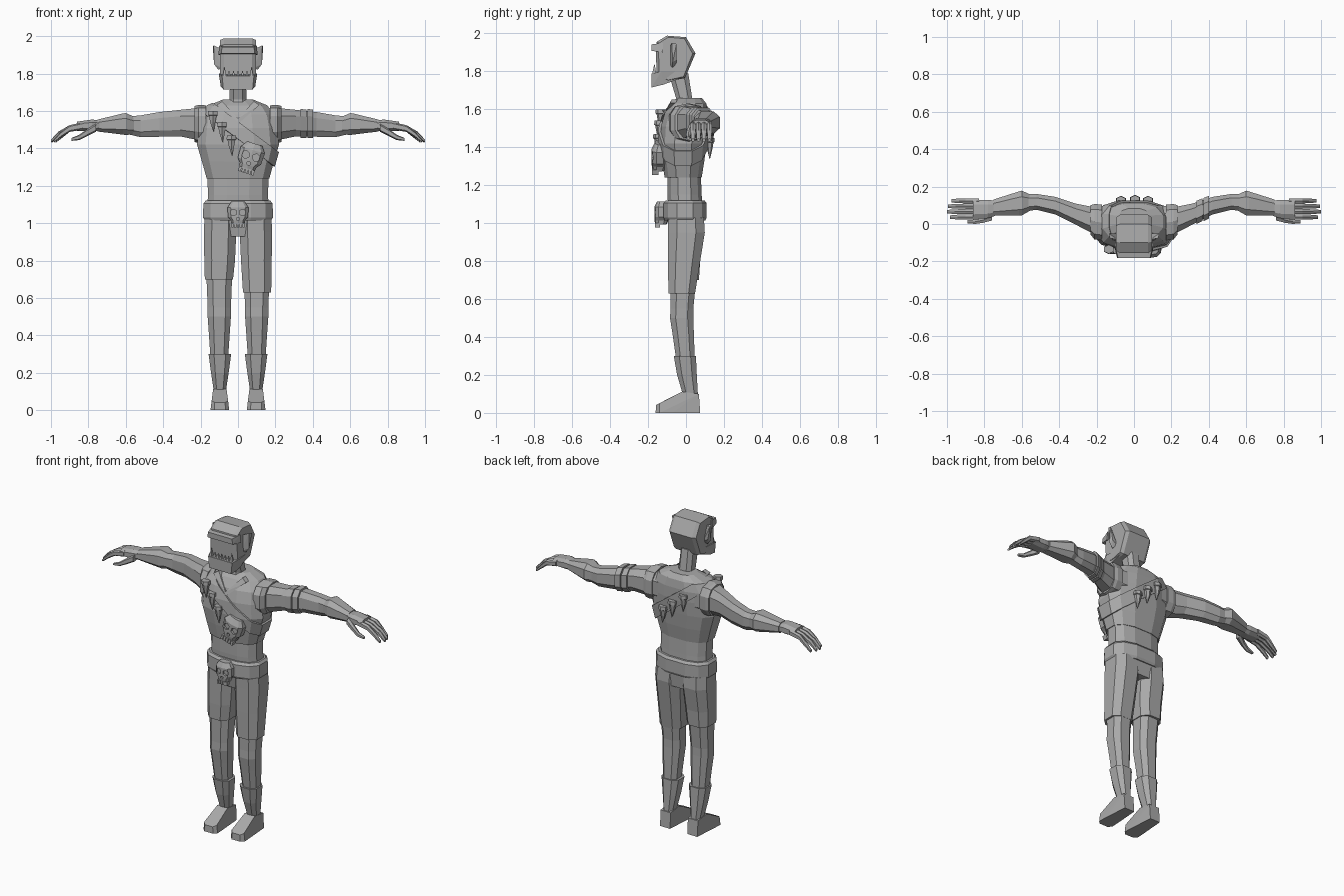
import bpy, bmesh, math
from mathutils import Vector, Matrix

if "Cube" in bpy.data.objects:
    bpy.data.objects.remove(bpy.data.objects["Cube"])

grey = bpy.data.materials.new("plain grey")
grey.use_nodes = True
grey.diffuse_color = (0.4, 0.4, 0.4, 1)
grey.node_tree.nodes["Principled BSDF"].inputs["Base Color"].default_value = (0.4, 0.4, 0.4, 1)


def finish(name, bm, matrix=None):
    """Turn a bmesh into a flat-shaded object."""
    if matrix:
        bm.transform(matrix)
    bmesh.ops.recalc_face_normals(bm, faces=bm.faces)
    mesh = bpy.data.meshes.new(name)
    bm.to_mesh(mesh)
    bm.free()
    mesh.materials.append(grey)
    obj = bpy.data.objects.new(name, mesh)
    bpy.context.collection.objects.link(obj)
    return obj


def loft_mesh(rings, u, v, n=10, square=0.75, caps=True):
    """Skin rounded-square rings: each is (centre, half size on u, half size on v)."""
    bm = bmesh.new()
    u, v = Vector(u), Vector(v)
    rows = []
    for centre, a, b in rings:
        row = []
        for i in range(n):
            t = 2 * math.pi * (i + 0.5) / n
            c, s = math.cos(t), math.sin(t)
            c, s = (math.copysign(abs(w) ** square, w) for w in (c, s))
            row.append(bm.verts.new(Vector(centre) + u * a * c + v * b * s))
        rows.append(row)
    for low, high in zip(rows, rows[1:]):
        for i in range(n):
            j = (i + 1) % n
            bm.faces.new((low[i], low[j], high[j], high[i]))
    if caps:
        bm.faces.new(rows[0])
        bm.faces.new(rows[-1])
    return bm


def upright(rows, x=0, grow=0, **kw):
    """Rows of (z, x offset, half width, front y, back y)."""
    rings = [((x + dx, (f + b) / 2, z), w + grow, (b - f) / 2 + grow) for z, dx, w, f, b in rows]
    return loft_mesh(rings, (1, 0, 0), (0, 1, 0), **kw)


def sideways(rows, side, **kw):
    """Rows of (x, y, z, half depth, half height), mirrored by side."""
    rings = [((x * side, y, z), a, b) for x, y, z, a, b in rows]
    return loft_mesh(rings, (0, 1, 0), (0, 0, 1), **kw)


def hull(name, points, matrix=None):
    bm = bmesh.new()
    for p in points:
        bm.verts.new(p)
    bmesh.ops.convex_hull(bm, input=bm.verts)
    bmesh.ops.dissolve_limit(bm, angle_limit=0.02, verts=bm.verts, edges=bm.edges)
    return finish(name, bm, matrix)


def box(name, low, high, matrix=None):
    return hull(name, [(x, y, z) for x in (low[0], high[0])
                       for y in (low[1], high[1]) for z in (low[2], high[2])], matrix)


# Torso: vest, waist and belt
vest = [(1.24, 0, .172, -.115, .085), (1.33, 0, .198, -.13, .1), (1.42, 0, .225, -.14, .11),
        (1.51, 0, .215, -.135, .118), (1.58, 0, .2, -.115, .118), (1.63, 0, .16, -.08, .11),
        (1.66, 0, .085, -.04, .085)]
finish("vest", upright(vest, n=12))
finish("waist", upright([(1.05, 0, .17, -.095, .09), (1.15, 0, .165, -.1, .085),
                         (1.27, 0, .168, -.1, .08)], n=12))
finish("belt", upright([(1.015, 0, .182, -.115, .105), (1.03, 0, .192, -.122, .112),
                        (1.105, 0, .19, -.122, .112), (1.12, 0, .178, -.11, .1)], n=12))
finish("hips", upright([(.93, 0, .15, -.08, .09), (1.04, 0, .178, -.1, .1)], n=12))

# Shoulder strap: a diagonal slice of the enlarged vest
bm = upright(vest, n=12, grow=.012, caps=False)
tilt = Vector((.6, 0, .8))
for offset, outer in ((1.16, False), (1.235, True)):
    bmesh.ops.bisect_plane(bm, geom=bm.verts[:] + bm.edges[:] + bm.faces[:], plane_co=tilt * offset,
                           plane_no=tilt, clear_outer=outer, clear_inner=not outer)
strap = finish("shoulder_strap", bm)
strap.modifiers.new("thickness", "SOLIDIFY").thickness = .014

# V-shaped neckline
for side, label in ((1, "left"), (-1, "right")):
    hull(label + "_collar", [(side * x, y + d, z) for x, y, z in
         ((0, -.137, 1.53), (0, -.128, 1.56), (.085, -.075, 1.652), (.115, -.085, 1.632))
         for d in (0, .03)])

# Neck and head
finish("neck", upright([(1.56, 0, .058, -.08, .06), (1.66, 0, .048, -.055, .035),
                        (1.79, 0, .045, -.095, .015)], n=8))
profile = ((-.155, 1.955), (-.1, 1.988), (0, 1.98), (.05, 1.895), (.01, 1.8), (-.005, 1.765),
           (-.1, 1.745), (-.155, 1.77), (-.158, 1.9))
bm = bmesh.new()
rows = []
for x, k in ((-.095, .86), (-.075, 1), (.075, 1), (.095, .86)):
    rows.append([bm.verts.new((x, -.06 + (y + .06) * k, 1.87 + (z - 1.87) * (k + 1) / 2))
                 for y, z in profile])
for a, b in zip(rows, rows[1:]):
    for i in range(len(a)):
        j = (i + 1) % len(a)
        bm.faces.new((a[i], a[j], b[j], b[i]))
bm.faces.new(rows[0])
bm.faces.new(rows[-1])
finish("head", bm)
hull("brow", [(sx * x, y, z) for sx in (1, -1) for x, y, z in
     ((.09, -.183, 1.908), (.085, -.183, 1.942), (.105, -.12, 1.9), (.1, -.12, 1.95))])
hull("jaw", [(sx * x, y, z) for sx in (1, -1) for x, y, z in
     ((.078, -.182, 1.715), (.085, -.182, 1.787), (.103, -.13, 1.8), (.092, -.12, 1.73),
      (.085, -.01, 1.77), (.09, -.01, 1.8))])
for i in range(7):
    x = (i - 3) * .024
    top = 1.842 if i in (0, 6) else 1.818
    hull("tooth", [(x - .01, -.18, 1.78), (x + .01, -.18, 1.78), (x - .01, -.155, 1.78),
                   (x + .01, -.155, 1.78), (x, -.166, top)])

# Skull ornaments with cut sockets
def skull(name, place):
    body = finish(name, upright([(-.052, 0, .036, -.04, .02), (-.03, 0, .04, -.045, .03),
                                 (-.012, 0, .056, -.045, .03), (.04, 0, .058, -.045, .03),
                                 (.07, 0, .036, -.03, .02)], n=10), place)
    cuts = bmesh.new()
    for x, z, r in ((-.024, .012, .018), (.024, .012, .018), (0, -.022, .009)):
        bmesh.ops.create_cone(cuts, cap_ends=True, segments=6, radius1=r, radius2=r, depth=.05,
                              matrix=Matrix.Translation((x, -.055, z)) @ Matrix.Rotation(math.pi / 2, 4, "X"))
    cutter = finish("socket_cutter", cuts, place)
    cutter.hide_render = True
    cut = body.modifiers.new("sockets", "BOOLEAN")
    cut.operation, cut.object, cut.solver = "DIFFERENCE", cutter, "EXACT"
    bpy.context.view_layer.objects.active = body
    bpy.ops.object.modifier_apply(modifier=cut.name)
    bpy.data.objects.remove(cutter)
    for i in range(5):
        x = (i - 2) * .015
        box("skull_tooth", (x - .006, -.042, -.068), (x + .006, -.015, -.045), place)


skull("buckle_skull", Matrix.Translation((0, -.122, 1.045)))
skull("chest_skull", Matrix.Translation((.065, -.128, 1.345)) @ Matrix.Rotation(.3, 4, "Y") @ Matrix.Scale(1.2, 4))

# Fangs hanging from the strap, front and back
for x, y, z in ((-.135, -.135, 1.6), (-.085, -.142, 1.54), (-.035, -.148, 1.47),
                (-.07, .125, 1.56), (.005, .13, 1.505), (.075, .125, 1.45)):
    bm = upright([(-.11, .004, .002, -.002, .002), (-.06, 0, .016, -.014, .014),
                  (-.025, 0, .024, -.02, .02), (-.022, 0, .03, -.026, .026),
                  (0, 0, .028, -.024, .024)], n=6, square=1)
    finish("fang", bm, Matrix.Translation((x, y, z)))

# Limbs, built once per side
for side, label in ((1, "left"), (-1, "right")):
    hull(label + "_ear", [(side * x, y, z) for x, y, z in
         ((.085, -.085, 1.93), (.085, -.085, 1.83), (.085, -.05, 1.84), (.13, -.075, 1.95),
          (.135, -.05, 1.945), (.128, -.07, 1.85), (.105, -.07, 1.82), (.12, -.05, 1.86))])

    finish(label + "_arm", sideways([
        (.13, .01, 1.53, .095, .09), (.22, .02, 1.53, .075, .09), (.31, .052, 1.535, .06, .075),
        (.42, .098, 1.528, .05, .07), (.52, .118, 1.518, .045, .062), (.62, .112, 1.525, .05, .045),
        (.74, .088, 1.525, .042, .03)], side, n=8))
    finish(label + "_armhole", sideways([
        (.17, .008, 1.53, .1, .1), (.212, .012, 1.53, .098, .102), (.232, .022, 1.53, .082, .096)], side))
    finish(label + "_gauntlet", sideways([
        (.555, .115, 1.522, .046, .05), (.6, .112, 1.53, .07, .062), (.615, .11, 1.53, .068, .06),
        (.75, .088, 1.522, .046, .034)], side, n=8))
    finish(label + "_palm", sideways([
        (.73, .086, 1.522, .04, .027), (.78, .08, 1.522, .052, .034),
        (.86, .078, 1.518, .054, .026)], side, n=8))
    for i in range(4):
        y, reach = .037 + i * .029, (.985, 1, .995, .975)[i]
        finish(label + "_finger", sideways([
            (.83, y, 1.52, .015, .02), (.9, y, 1.506, .015, .018),
            (reach - .04, y, 1.475, .014, .015), (reach, y, 1.438, .01, .008)], side, n=6))
    finish(label + "_thumb", sideways([
        (.76, .04, 1.51, .024, .022), (.81, .02, 1.482, .016, .019), (.85, .012, 1.458, .013, .014),
        (.89, .012, 1.448, .009, .008)], side, n=6))

    hem = .63 if side > 0 else .7
    finish(label + "_trouser", upright([
        (hem, .004 * side, .08, -.097, .052 + (hem - .63) * .3), (.8, 0, .087, -.1, .08),
        (.95, -.002 * side, .092, -.1, .105), (1.03, -.004 * side, .09, -.1, .1)],
        x=.098 * side, n=8))
    finish(label + "_lower_leg", upright([
        (.25, 0, .048, -.05, .05), (.42, 0, .06, -.075, .045), (.5, 0, .066, -.088, .042),
        (.55, 0, .066, -.085, .042), (.72, 0, .073, -.085, .06)], x=.1 * side, n=8))
    finish(label + "_boot", upright([
        (.06, 0, .038, -.02, .07), (.1, 0, .034, -.02, .065), (.2, 0, .05, -.05, .06),
        (.3, 0, .064, -.068, .056)], x=.097 * side, n=8))
    hull(label + "_foot", [(side * .097 + d * x, y, z) for d in (1, -1) for x, y, z in
         ((.035, .075, 0), (.036, .068, .1), (.036, -.02, .112), (.046, -.07, 0),
          (.05, -.14, 0), (.03, -.16, 0), (.044, -.14, .05), (.028, -.158, .042))])

# Band on the left upper arm
for start in (.335, .372):
    finish("arm_band", sideways([(start, .062 + (start - .335) * .4, 1.533, .066, .082),
                                 (start + .03, .076 + (start - .335) * .4, 1.531, .064, .081)], 1, n=8))
